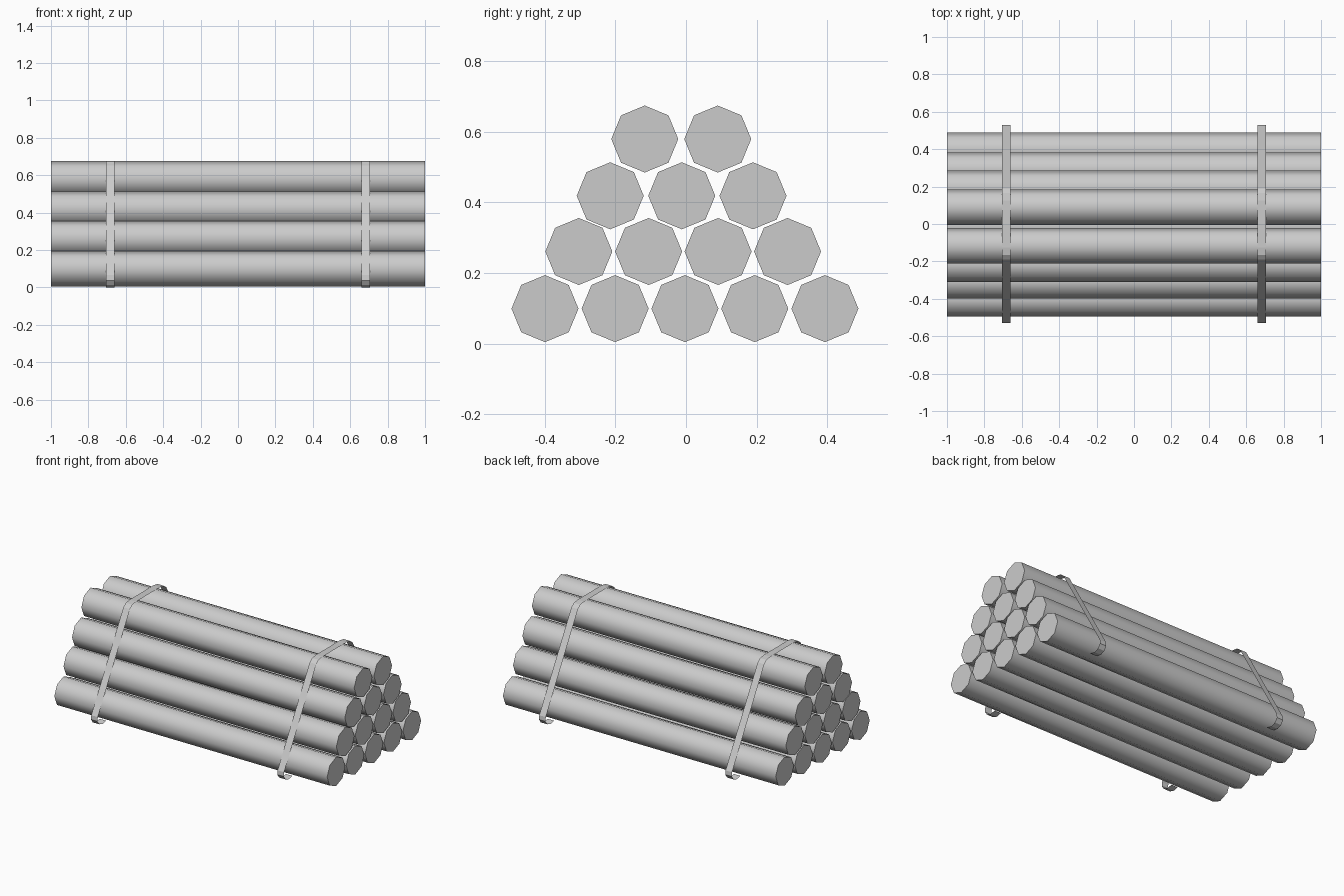
import bpy
import math

if "Cube" in bpy.data.objects:
    bpy.data.objects.remove(bpy.data.objects["Cube"])

LOG_R = 0.095
ROWS = [
    (0.099, [-0.40, -0.201, -0.003, 0.195, 0.394]),
    (0.261, [-0.304, -0.106, 0.091, 0.288]),
    (0.419, [-0.215, -0.012, 0.19]),
    (0.580, [-0.117, 0.09]),
]


def smooth(obj, degrees):
    bpy.ops.object.select_all(action='DESELECT')
    obj.select_set(True)
    bpy.context.view_layer.objects.active = obj
    bpy.ops.object.shade_smooth_by_angle(angle=math.radians(degrees))


def add_log(name, y, z):
    bpy.ops.mesh.primitive_cylinder_add(vertices=8, radius=LOG_R, depth=2,
                                        location=(0, y, z),
                                        rotation=(0, math.pi / 2, 0))
    log = bpy.context.object
    log.name = name
    smooth(log, 60)


def add_strap(name, x, half_width=0.024):
    # Thin band: curls under the bottom log, runs up the slope, over the top
    half = [(-0.44, 0.008), (-0.48, 0.0), (-0.512, 0.012), (-0.53, 0.038),
            (-0.527, 0.065), (-0.190, 0.652), (-0.165, 0.671), (-0.125, 0.677)]
    path = half + [(-y, z) for y, z in reversed(half)]
    verts = [(x + s * half_width, y, z) for y, z in path for s in (-1, 1)]
    faces = [(2 * i, 2 * i + 1, 2 * i + 3, 2 * i + 2)
             for i in range(len(path) - 1)]
    mesh = bpy.data.meshes.new(name)
    mesh.from_pydata(verts, [], faces)
    obj = bpy.data.objects.new(name, mesh)
    bpy.context.collection.objects.link(obj)


# Stacked logs
for r, (z, ys) in enumerate(ROWS):
    for i, y in enumerate(ys):
        add_log(f"log_row{r + 1}_{i + 1}", y, z)

# Two binding straps
add_strap("strap_left", -0.683)
add_strap("strap_right", 0.683)
